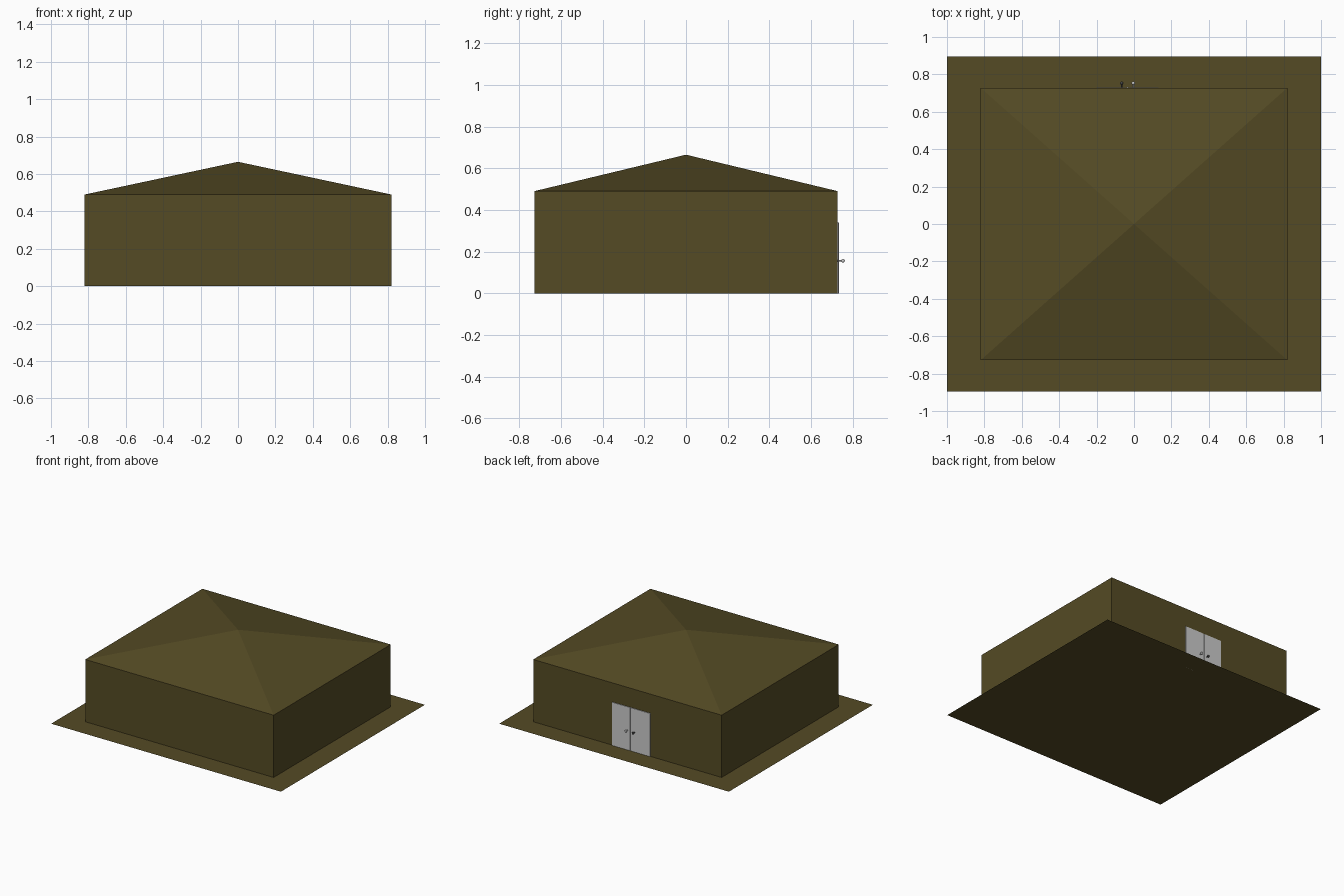
import bpy, bmesh, math

if "Cube" in bpy.data.objects:
    bpy.data.objects.remove(bpy.data.objects["Cube"])

olive = bpy.data.materials.new("olive")
olive.diffuse_color = (0.09, 0.07, 0.018, 1)
olive.use_nodes = True
olive.node_tree.nodes["Principled BSDF"].inputs["Base Color"].default_value = olive.diffuse_color
dark = bpy.data.materials.new("dark_metal")
dark.diffuse_color = (0.06, 0.06, 0.06, 1)
dark.use_nodes = True
dark.node_tree.nodes["Principled BSDF"].inputs["Base Color"].default_value = dark.diffuse_color

W, D, H, APEX = 0.82, 0.728, 0.49, 0.665
DOOR_X = -0.035


def mesh_object(name, verts, faces, mat=None):
    mesh = bpy.data.meshes.new(name)
    mesh.from_pydata(verts, [], faces)
    ob = bpy.data.objects.new(name, mesh)
    bpy.context.collection.objects.link(ob)
    if mat:
        mesh.materials.append(mat)
    return ob


def box(name, center, size, mat=None):
    bpy.ops.mesh.primitive_cube_add(size=1, location=center)
    ob = bpy.context.object
    ob.name = name
    ob.scale = size
    if mat:
        ob.data.materials.append(mat)
    return ob


def corners(x, y, z):
    return [(-x, -y, z), (x, -y, z), (x, y, z), (-x, y, z)]


# Flat ground slab
mesh_object("ground_slab", corners(1, 0.895, 0), [(0, 1, 2, 3)], olive)

# Four thin walls
sides = [(i, (i + 1) % 4, (i + 1) % 4 + 4, i + 4) for i in range(4)]
mesh_object("walls", corners(W, D, 0) + corners(W, D, H), sides, olive)

# Low pyramid roof
mesh_object("roof", corners(W, D, H) + [(0, 0, APEX)],
            [(i, (i + 1) % 4, 4) for i in range(4)], olive)

# Double door on the back wall, with a centre strip and two knobs
box("door_strip", (DOOR_X, D + 0.002, 0.17), (0.012, 0.004, 0.34))
for side, name, mat in ((-1, "left", dark), (1, "right", None)):
    box(name + "_door", (DOOR_X + side * 0.0875, D + 0.003, 0.17), (0.155, 0.005, 0.34))
    kx = DOOR_X + side * 0.031
    bpy.ops.mesh.primitive_cylinder_add(vertices=12, radius=0.004, depth=0.026,
                                        location=(kx, D + 0.013, 0.156),
                                        rotation=(math.pi / 2, 0, 0))
    stem = bpy.context.object
    bpy.ops.mesh.primitive_uv_sphere_add(segments=16, ring_count=8, radius=0.009,
                                         location=(kx, D + 0.025, 0.156))
    knob = bpy.context.object
    bpy.ops.object.shade_smooth()
    stem.name, knob.name = name + "_knob_stem", name + "_knob"
    if mat:
        stem.data.materials.append(mat)
        knob.data.materials.append(mat)
